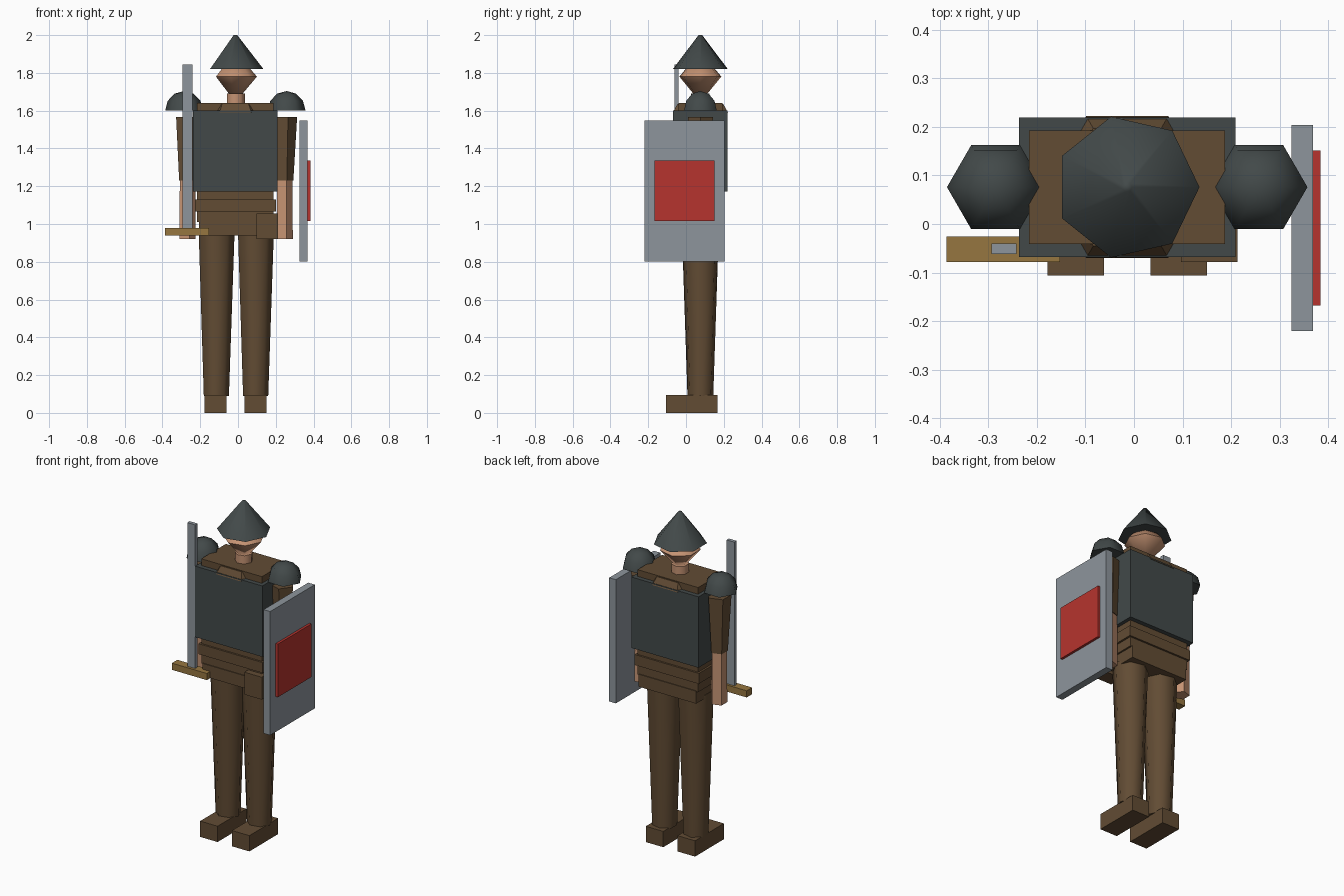
import bpy, bmesh, math
from mathutils import Matrix

if "Cube" in bpy.data.objects:
    bpy.data.objects.remove(bpy.data.objects["Cube"], do_unlink=True)

CX, CY = -0.014, 0.076  # body axis


def material(name, *srgb):
    rgb = [((c / 255 + 0.055) / 1.055) ** 2.4 for c in srgb]
    mat = bpy.data.materials.new(name)
    mat.use_nodes = True
    mat.diffuse_color = (*rgb, 1)
    mat.node_tree.nodes["Principled BSDF"].inputs["Base Color"].default_value = (*rgb, 1)
    return mat


leather = material("brown leather", 98, 76, 52)
iron = material("dark iron", 66, 73, 73)
skin = material("skin", 197, 147, 115)
steel = material("grey steel", 141, 149, 156)
red = material("red paint", 182, 52, 46)
brass = material("brass", 150, 118, 64)


def finish(name, bm, mat, smooth=0):
    bmesh.ops.recalc_face_normals(bm, faces=bm.faces)
    mesh = bpy.data.meshes.new(name)
    bm.to_mesh(mesh)
    bm.free()
    mesh.materials.append(mat)
    obj = bpy.data.objects.new(name, mesh)
    bpy.context.collection.objects.link(obj)
    if smooth:
        bpy.ops.object.select_all(action='DESELECT')
        obj.select_set(True)
        bpy.context.view_layer.objects.active = obj
        bpy.ops.object.shade_smooth_by_angle(angle=math.radians(smooth))


def box(name, mat, x, y, z):
    """Box from (low, high) ranges on each axis."""
    bm = bmesh.new()
    bmesh.ops.create_cube(bm, size=1)
    size = [b - a for a, b in (x, y, z)]
    mid = [(a + b) / 2 for a, b in (x, y, z)]
    bm.transform(Matrix.Translation(mid) @ Matrix.Diagonal((*size, 1)))
    finish(name, bm, mat)


def body_box(name, mat, half_x, half_y, z):
    box(name, mat, (CX - half_x, CX + half_x), (CY - half_y, CY + half_y), z)


def lathe(name, mat, x, sides, profile, smooth=0):
    """Closed n-sided solid from (radius, height) points, one corner towards +x."""
    bm = bmesh.new()
    rings = []
    for r, z in profile:
        turn = [2 * math.pi * i / sides for i in range(sides)]
        rings.append([bm.verts.new((x + r * math.cos(a), CY + r * math.sin(a), z)) for a in turn])
    for low, high in zip(rings, rings[1:]):
        for i in range(sides):
            j = (i + 1) % sides
            bm.faces.new((low[i], low[j], high[j], high[i]))
    bm.faces.new(rings[0])
    bm.faces.new(rings[-1])
    bmesh.ops.remove_doubles(bm, verts=bm.verts, dist=0.0001)
    finish(name, bm, mat, smooth)


# Head, neck and helmet
lathe("helmet", iron, CX, 7, [(0.149, 1.82), (0.01, 2.0)], 62)
lathe("head", skin, CX, 7, [(0, 1.645), (0.114, 1.78), (0, 1.915)], 62)
lathe("neck", skin, CX, 7, [(0.05, 1.6), (0.05, 1.69)], 62)

# Torso
body_box("torso", leather, 0.202, 0.117, (1.01, 1.64))
body_box("breastplate", iron, 0.2235, 0.144, (1.173, 1.6))
lathe("collar", leather, CX, 6, [(0.169, 1.59), (0.14, 1.635)])
body_box("belt", leather, 0.214, 0.128, (1.067, 1.13))
body_box("hips", leather, 0.192, 0.122, (0.94, 1.015))
box("pouch", leather, (0.097, 0.213), (-0.078, 0.01), (0.92, 1.055))

# Limbs and shoulder guards
dome = [(0.1 * math.cos(t), 1.6 + 0.104 * math.sin(t))
        for t in (math.radians(a) for a in (0, 30, 60, 90))]
for side, s in (("right", -1), ("left", 1)):
    leg, arm = CX + s * 0.104, CX + s * 0.257
    lathe(side + "_leg", leather, leg, 7, [(0.07, 0.09), (0.1, 0.96)], 62)
    foot = CX + s * 0.106
    box(side + "_foot", leather, (foot - 0.058, foot + 0.058), (-0.106, 0.168), (0, 0.095))
    lathe(side + "_sleeve", leather, arm, 5, [(0.05, 1.23), (0.07, 1.567)])
    lathe(side + "_forearm", skin, arm, 5, [(0.047, 0.92), (0.046, 1.24)])
    lathe(side + "_shoulder_guard", iron, CX + s * 0.2715, 6, dome, 62)

# Sword
box("sword_blade", steel, (-0.294, -0.242), (-0.062, -0.04), (0.97, 1.845))
box("sword_guard", brass, (-0.386, -0.153), (-0.078, -0.026), (0.94, 0.98))

# Shield
box("shield", steel, (0.325, 0.369), (-0.221, 0.204), (0.802, 1.547))
box("shield_panel", red, (0.36, 0.384), (-0.168, 0.151), (1.015, 1.335))
